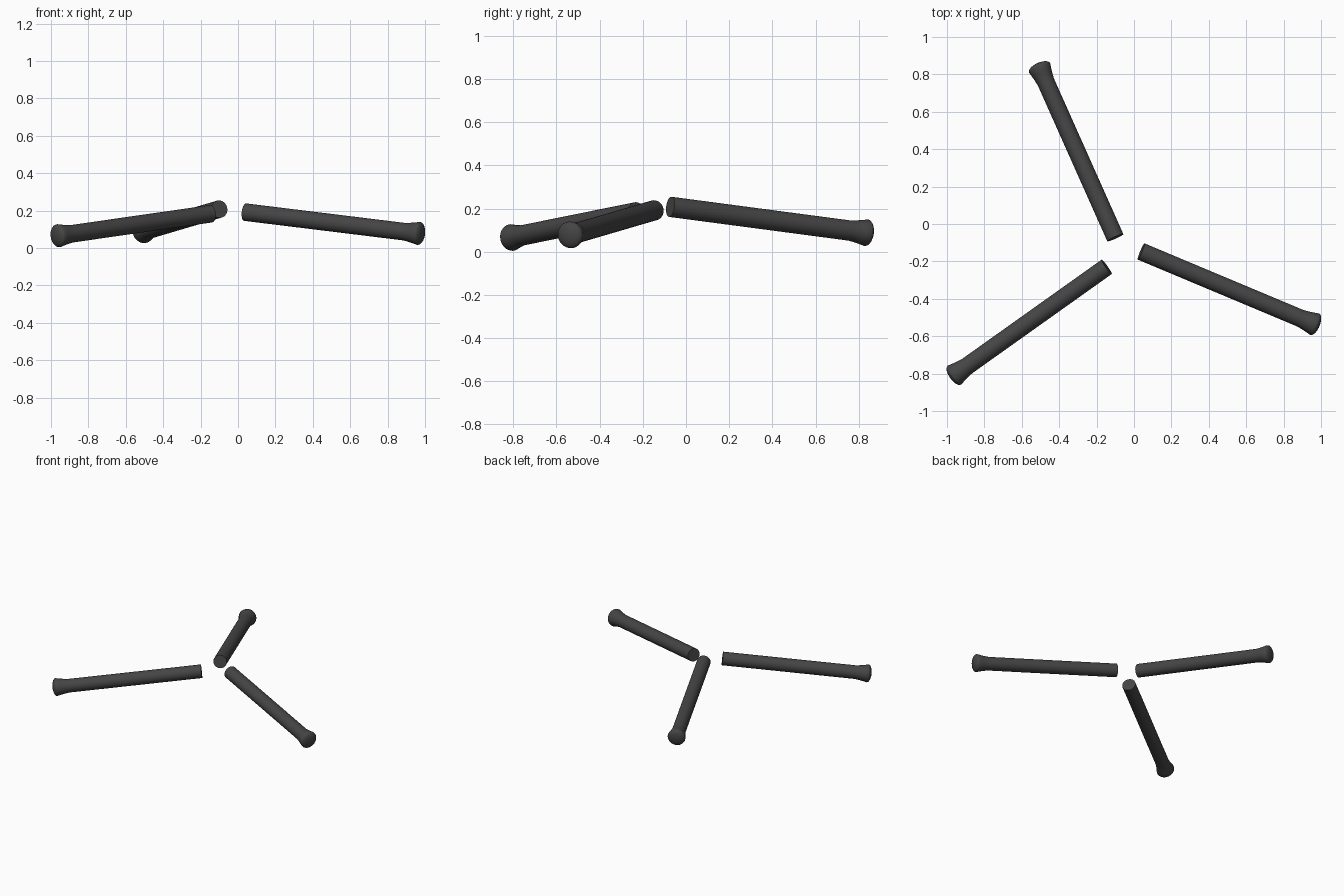
import bpy, bmesh, math
from mathutils import Vector

if "Cube" in bpy.data.objects:
    bpy.data.objects.remove(bpy.data.objects["Cube"])

SIDES = 32
mat = bpy.data.materials.new("charcoal")
mat.diffuse_color = (0.06, 0.06, 0.06, 1)
mat.use_nodes = True
mat.node_tree.nodes["Principled BSDF"].inputs["Base Color"].default_value = mat.diffuse_color


def add_bar(name, inner, rim):
    """Round bar from its inner end to a flared, domed outer end."""
    inner, rim = Vector(inner), Vector(rim)
    axis = rim - inner
    length = axis.length
    # (radius, distance along the bar)
    profile = [(0.047, 0), (0.047, length - 0.085), (0.051, length - 0.055),
               (0.056, length - 0.028), (0.062, length)]
    # shallow dome over the flared end
    for i in range(1, 6):
        a = math.radians(90 * i / 6)
        profile.append((0.062 * math.cos(a), length + 0.027 * math.sin(a)))

    bm = bmesh.new()
    rings = []
    for r, d in profile:
        rings.append([bm.verts.new((r * math.cos(2 * math.pi * k / SIDES),
                                    r * math.sin(2 * math.pi * k / SIDES), d))
                      for k in range(SIDES)])
    for a, b in zip(rings, rings[1:]):
        for k in range(SIDES):
            n = (k + 1) % SIDES
            bm.faces.new((a[k], a[n], b[n], b[k]))
    # flat inner end and dome tip
    bm.faces.new(rings[0][::-1])
    tip = bm.verts.new((0, 0, length + 0.027))
    for k in range(SIDES):
        bm.faces.new((rings[-1][k], rings[-1][(k + 1) % SIDES], tip))
    rot = axis.to_track_quat('Z', 'Y').to_matrix()
    for v in bm.verts:
        v.co = rot @ v.co + inner
    bmesh.ops.recalc_face_normals(bm, faces=bm.faces)

    mesh = bpy.data.meshes.new(name)
    bm.to_mesh(mesh)
    bm.free()
    mesh.materials.append(mat)
    ob = bpy.data.objects.new(name, mesh)
    bpy.context.collection.objects.link(ob)
    bpy.context.view_layer.objects.active = ob
    ob.select_set(True)
    bpy.ops.object.shade_smooth_by_angle(angle=math.radians(35))
    ob.select_set(False)


# three legs spreading outward and down
add_bar("right_leg", (0.038, -0.147, 0.192), (0.966, -0.536, 0.078))
add_bar("back_leg", (-0.10, -0.073, 0.208), (-0.505, 0.835, 0.088))
add_bar("left_leg", (-0.146, -0.229, 0.183), (-0.960, -0.808, 0.066))
